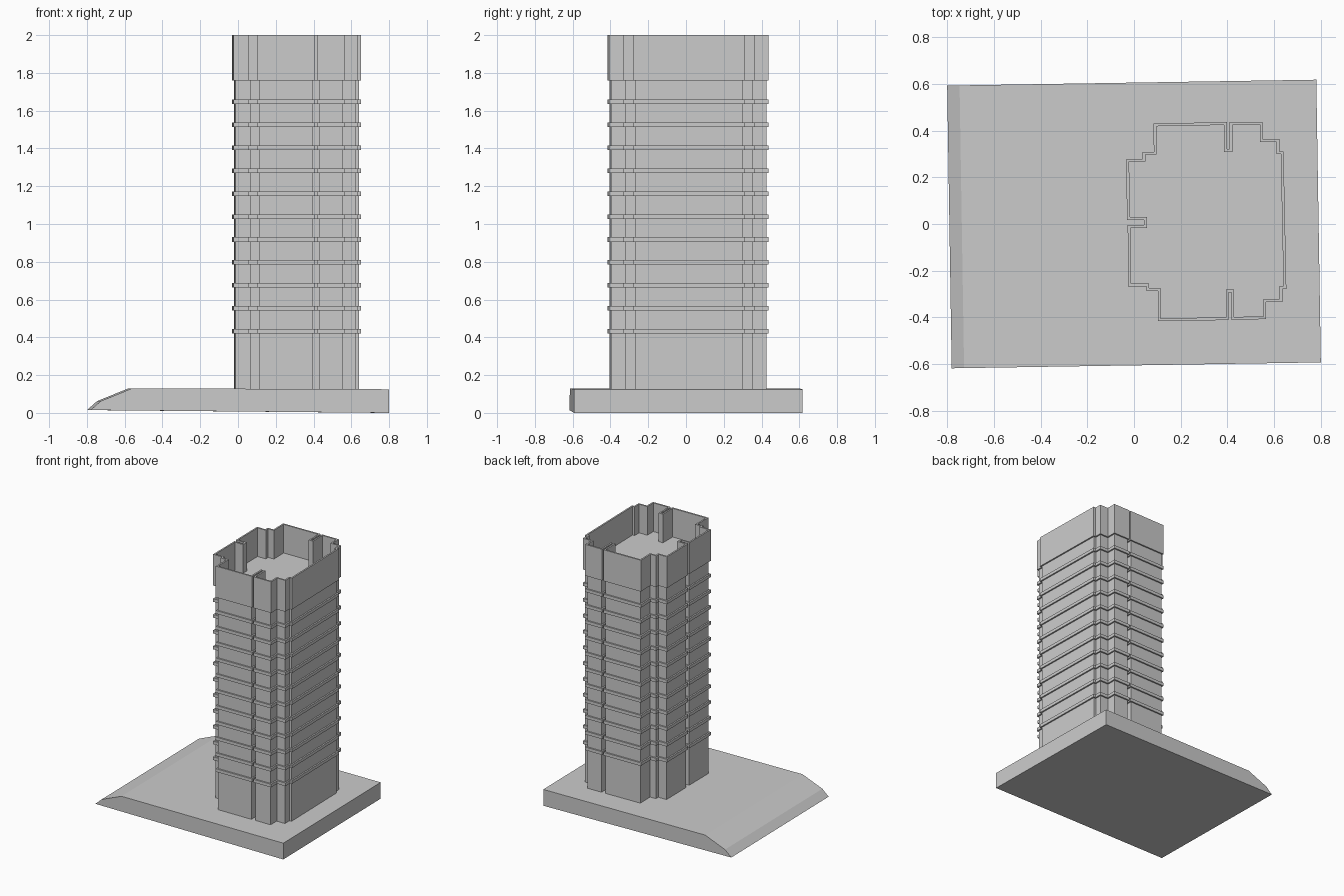
import bpy, bmesh
from mathutils import Vector, Matrix

if "Cube" in bpy.data.objects:
    bpy.data.objects.remove(bpy.data.objects["Cube"])

grey = bpy.data.materials.new("concrete grey")
grey.diffuse_color = (0.6, 0.6, 0.6, 1)
grey.use_nodes = True
grey.node_tree.nodes["Principled BSDF"].inputs["Base Color"].default_value = grey.diffuse_color

# Tower footprint, clockwise from the left face, with three narrow slots
OUTLINE = [
    (-0.027, -0.005), (0.043, -0.005), (0.043, 0.017), (-0.030, 0.017),   # left slot
    (-0.033, 0.279), (0.037, 0.279), (0.037, 0.309), (0.085, 0.309),
    (0.083, 0.430), (0.397, 0.436),
    (0.397, 0.320), (0.409, 0.320), (0.409, 0.436),                       # back slot
    (0.551, 0.437), (0.551, 0.363), (0.622, 0.363), (0.622, 0.311),
    (0.640, 0.311), (0.652, -0.278), (0.635, -0.278), (0.635, -0.333),
    (0.566, -0.333), (0.566, -0.407), (0.417, -0.410),
    (0.417, -0.293), (0.405, -0.293), (0.405, -0.411),                    # front slot
    (0.102, -0.416), (0.102, -0.286), (0.053, -0.286), (0.053, -0.267),
    (-0.025, -0.267),
]


def inset(points, d):
    """Mitred inward offset of a clockwise outline."""
    pts = [Vector(p) for p in points]
    out = []
    for i, p in enumerate(pts):
        a = (p - pts[i - 1]).normalized()
        b = (pts[(i + 1) % len(pts)] - p).normalized()
        na, nb = Vector((a.y, -a.x)), Vector((b.y, -b.x))
        out.append(p + (na + nb) * d / (1 + na.dot(nb)))
    return out


def loft(name, rings):
    """Join equal rings of 3D points into a closed solid."""
    bm = bmesh.new()
    loops = [[bm.verts.new(p) for p in ring] for ring in rings]
    n = len(loops[0])
    for lo, hi in zip(loops, loops[1:]):
        for i in range(n):
            j = (i + 1) % n
            bm.faces.new((lo[i], lo[j], hi[j], hi[i]))
    bm.faces.new(loops[0])
    bm.faces.new(loops[-1])
    bmesh.ops.recalc_face_normals(bm, faces=bm.faces)
    mesh = bpy.data.meshes.new(name)
    bm.to_mesh(mesh)
    bm.free()
    mesh.materials.append(grey)
    ob = bpy.data.objects.new(name, mesh)
    bpy.context.collection.objects.link(ob)
    return ob


def at(points, z):
    return [(p[0], p[1], z) for p in points]


# Base slab with sloping left end, turned very slightly
profile = [(-0.79, 0.015), (-0.737, 0.062), (-0.57, 0.13), (0.79, 0.125), (0.79, 0.0)]
base = loft("base_slab", [[(x, y, z) for x, z in profile] for y in (-0.605, 0.605)])
base.data.transform(Matrix.Rotation(0.016, 4, 'Z'))

# Tower shaft
wall = inset(OUTLINE, 0.011)
loft("tower_shaft", [at(wall, 0.11), at(wall, 1.77)])

# Floor bands
for i in range(11):
    z = 0.432 + i * 0.1215
    loft(f"floor_band_{i + 1}", [at(OUTLINE, z - 0.012), at(OUTLINE, z + 0.012)])

# Hollow parapet with recessed roof
inner = inset(OUTLINE, 0.012)
loft("roof_parapet", [at(OUTLINE, 1.76), at(OUTLINE, 2.0), at(inner, 2.0), at(inner, 1.78)])
